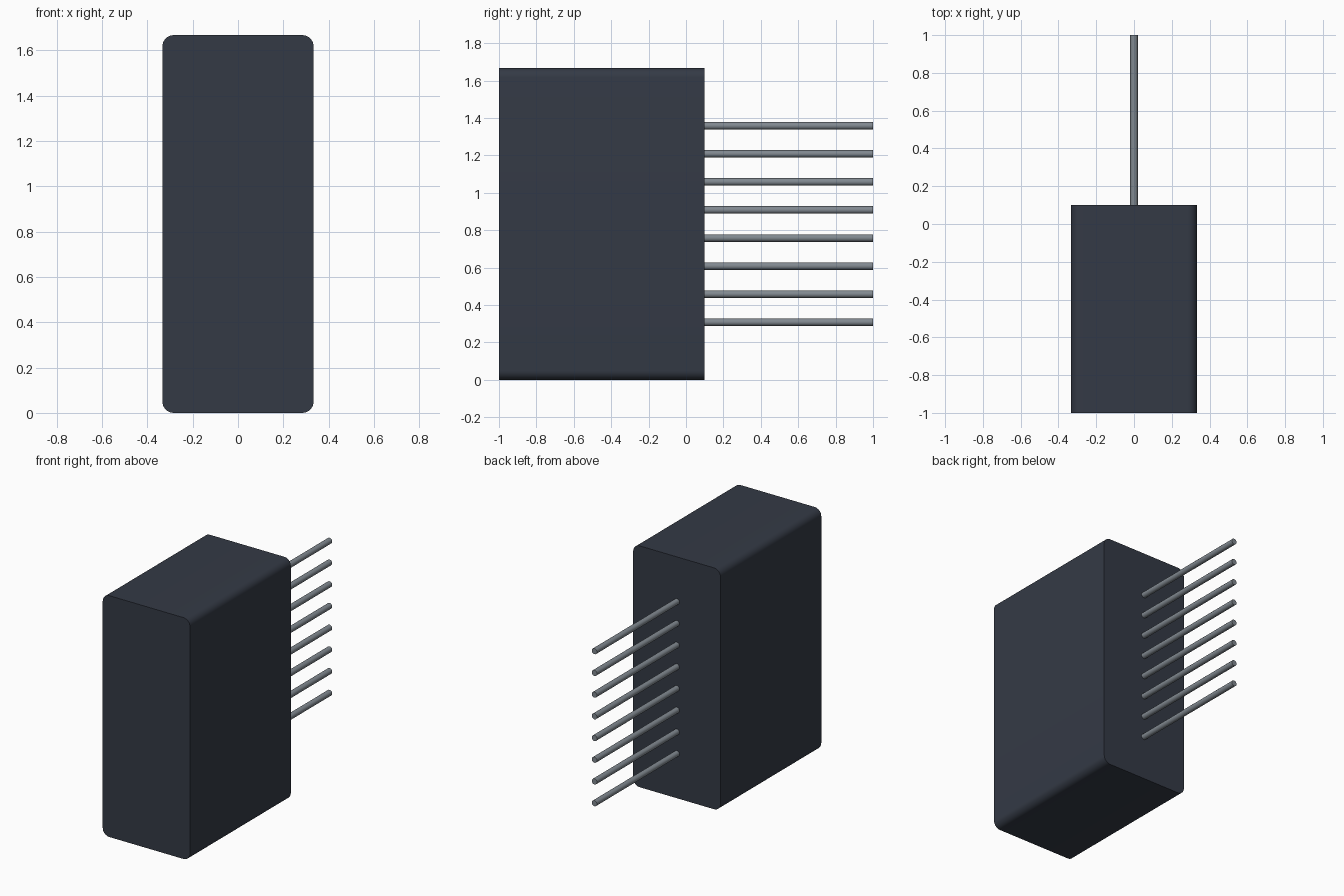
import bpy, bmesh, math

if "Cube" in bpy.data.objects:
    bpy.data.objects.remove(bpy.data.objects["Cube"])

def material(name, rgb):
    m = bpy.data.materials.new(name)
    m.diffuse_color = (*rgb, 1.0)
    m.use_nodes = True
    m.node_tree.nodes["Principled BSDF"].inputs["Base Color"].default_value = m.diffuse_color
    return m

dark = material("dark slate plastic", (0.034, 0.042, 0.060))
metal = material("grey metal", (0.22, 0.25, 0.28))

WIDTH, HEIGHT, RADIUS = 0.667, 1.667, 0.05
FRONT, BACK, TIP = -1.0, 0.1, 1.0

def finish(obj, mat):
    obj.data.materials.append(mat)
    bpy.ops.object.select_all(action='DESELECT')
    obj.select_set(True)
    bpy.context.view_layer.objects.active = obj
    bpy.ops.object.shade_smooth_by_angle(angle=math.radians(35))

# Housing: rounded rectangle extruded along y
profile = []
for i, (sx, sz) in enumerate([(1, 1), (-1, 1), (-1, -1), (1, -1)]):
    for k in range(9):
        a = math.pi / 2 * (i + k / 8)
        profile.append((sx * (WIDTH / 2 - RADIUS) + RADIUS * math.cos(a),
                        HEIGHT / 2 + sz * (HEIGHT / 2 - RADIUS) + RADIUS * math.sin(a)))
bm = bmesh.new()
face = bm.faces.new([bm.verts.new((x, FRONT, z)) for x, z in profile])
ext = bmesh.ops.extrude_face_region(bm, geom=[face], use_keep_orig=True)
bmesh.ops.translate(bm, vec=(0, BACK - FRONT, 0),
                    verts=[g for g in ext["geom"] if isinstance(g, bmesh.types.BMVert)])
bmesh.ops.recalc_face_normals(bm, faces=bm.faces)
mesh = bpy.data.meshes.new("housing")
bm.to_mesh(mesh)
bm.free()
housing = bpy.data.objects.new("housing", mesh)
bpy.context.collection.objects.link(housing)
finish(housing, dark)

# Row of eight round pins behind the housing
for i in range(8):
    bpy.ops.mesh.primitive_cylinder_add(
        vertices=20, radius=0.02, depth=TIP - BACK + 0.01,
        location=(0, (TIP + BACK - 0.01) / 2, HEIGHT / 2 + (i - 3.5) * 0.15),
        rotation=(math.pi / 2, 0, 0))
    pin = bpy.context.object
    pin.name = f"pin_{i + 1}"
    finish(pin, metal)
